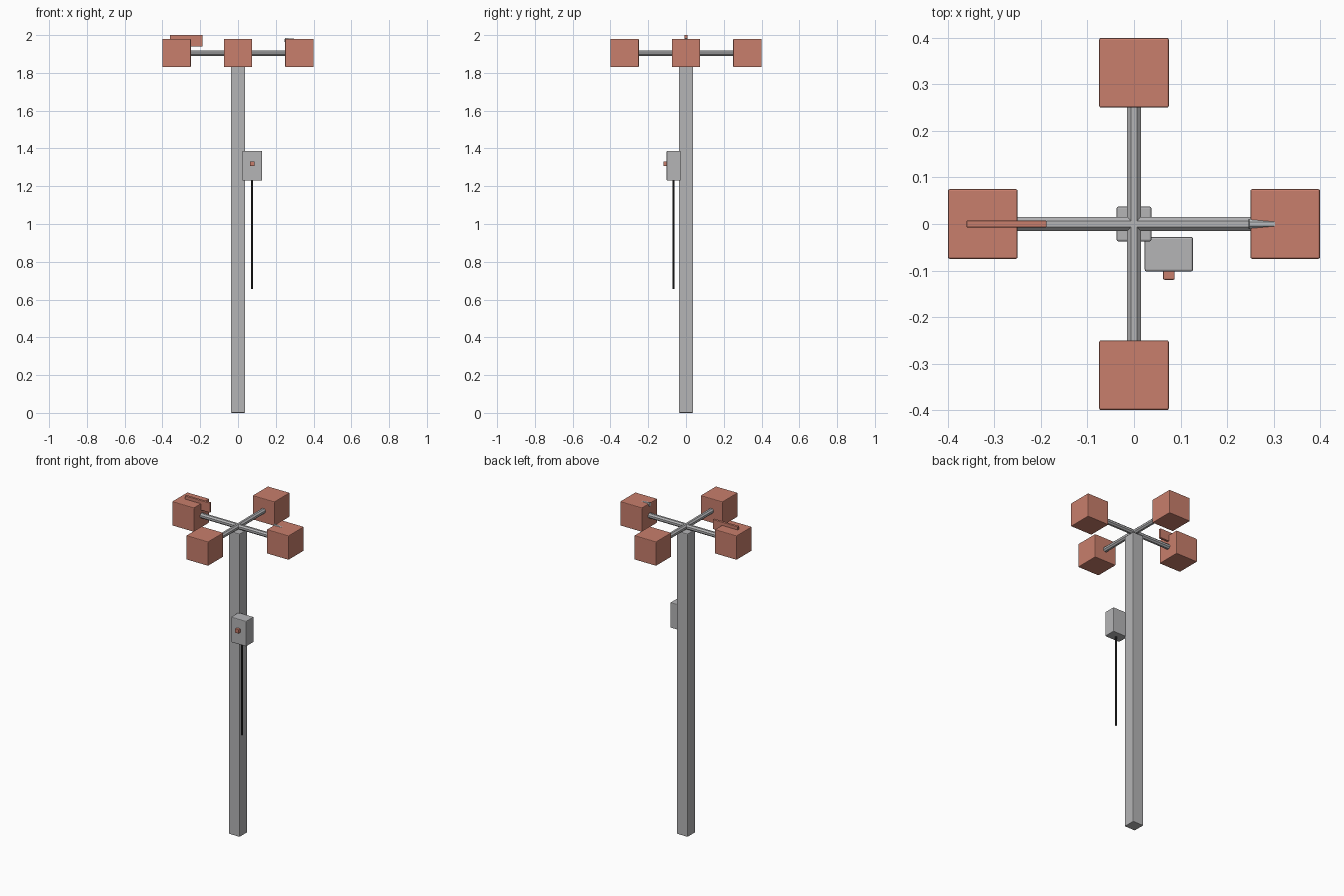
import bpy
import math
from mathutils import Vector

old = bpy.data.objects.get("Cube")
if old:
    bpy.data.objects.remove(old, do_unlink=True)


def material(name, color):
    mat = bpy.data.materials.new(name)
    mat.use_nodes = True
    mat.diffuse_color = (*color, 1)
    mat.node_tree.nodes["Principled BSDF"].inputs["Base Color"].default_value = (*color, 1)
    return mat


terracotta = material("terracotta", (0.58, 0.21, 0.15))
grey = material("grey metal", (0.46, 0.46, 0.47))
pale = material("pale metal", (0.52, 0.54, 0.55))
dark = material("dark cable", (0.03, 0.03, 0.03))


def block(name, low, high, mat, bevel=0.004):
    """Softly bevelled box between two opposite corners."""
    low, high = Vector(low), Vector(high)
    bpy.ops.mesh.primitive_cube_add(size=1, location=(low + high) / 2)
    ob = bpy.context.object
    ob.name = name
    ob.scale = high - low
    bpy.ops.object.transform_apply(location=False, rotation=False, scale=True)
    mod = ob.modifiers.new("soft edges", "BEVEL")
    mod.width = bevel
    mod.segments = 2
    ob.data.materials.append(mat)
    return ob


def rod(name, start, end, radius, mat, sides=8):
    """Faceted rod between two points."""
    start, end = Vector(start), Vector(end)
    axis = end - start
    bpy.ops.mesh.primitive_cylinder_add(vertices=sides, radius=radius, depth=axis.length)
    ob = bpy.context.object
    ob.name = name
    # Turn the section so that a flat side faces up
    for v in ob.data.vertices:
        x, y = v.co.x, v.co.y
        a = math.pi / sides
        v.co.x = x * math.cos(a) - y * math.sin(a)
        v.co.y = x * math.sin(a) + y * math.cos(a)
    ob.rotation_euler = axis.to_track_quat("Z", "Y").to_euler()
    ob.location = (start + end) / 2
    ob.data.materials.append(mat)
    return ob


# Square post
block("post", (-0.0375, -0.0375, 0), (0.0375, 0.0375, 1.88), grey)

# Crossed arms
arm_z = 1.905
rod("side_arm", (-0.27, 0, arm_z), (0.27, 0, arm_z), 0.016, grey)
rod("front_back_arm", (0, -0.27, arm_z), (0, 0.27, arm_z), 0.016, grey)

# A cube head on each arm end
heads = {"left": (1, 0), "right": (-1, 0), "front": (0, -1), "back": (0, 1)}
half = 0.075
for side, (dx, dy) in heads.items():
    x, y = dx * 0.325, dy * 0.325
    block(side + "_head", (x - half, y - half, arm_z - half),
          (x + half, y + half, arm_z + half), terracotta)

# Fin through the right head and peg sunk in the left head
block("right_fin", (-0.36, -0.0075, 1.94), (-0.188, 0.0075, 2.0), terracotta, 0.002)
rod("left_peg", (0.247, 0, 1.974), (0.335, 0, 1.966), 0.012, pale)

# Control box with button and hanging cable
block("control_box", (0.023, -0.102, 1.23), (0.127, -0.028, 1.387), grey)
block("button", (0.0625, -0.12, 1.306), (0.0875, -0.098, 1.331), terracotta, 0.003)
rod("cable", (0.075, -0.067, 0.655), (0.075, -0.067, 1.24), 0.0055, dark)
